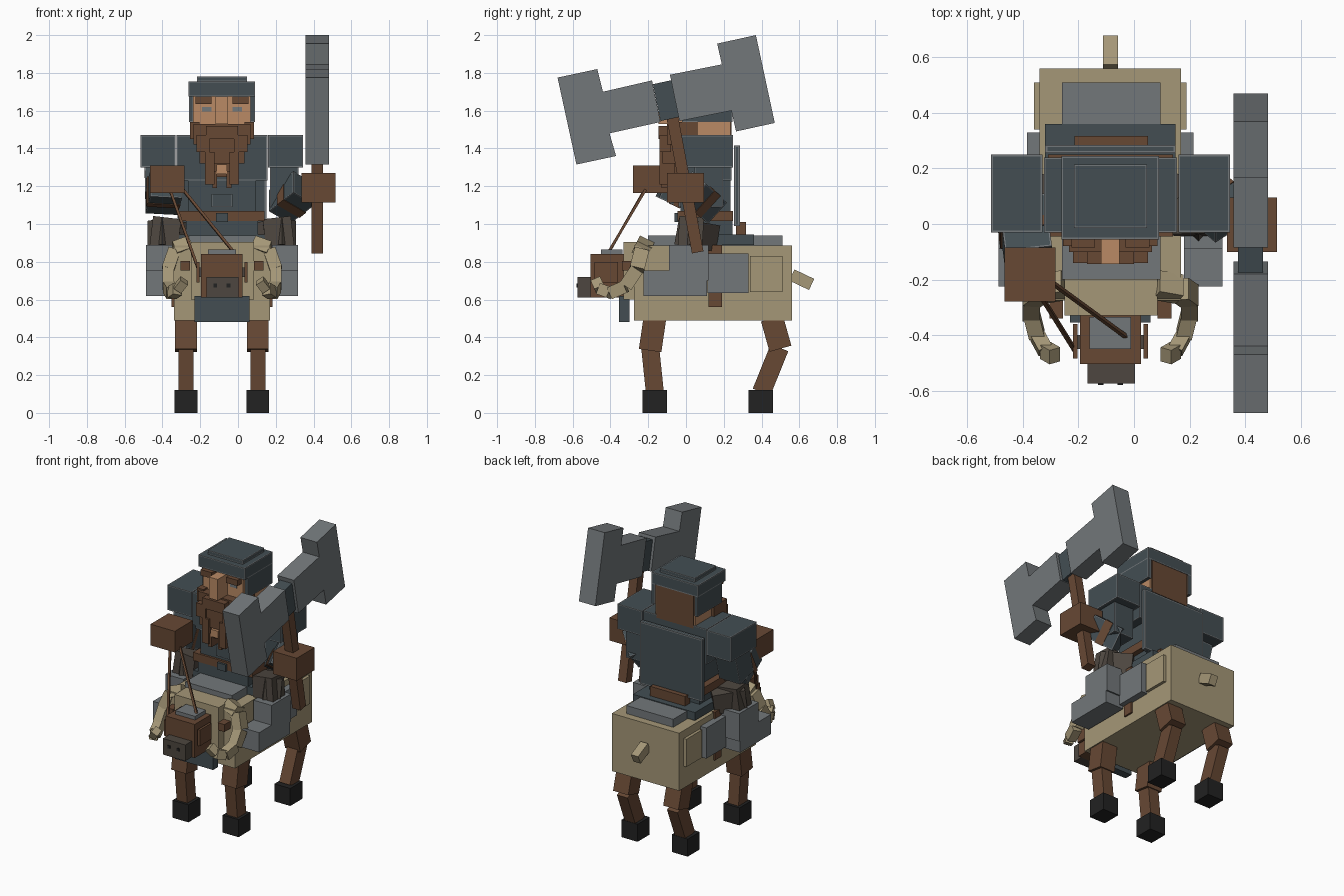
import bpy, bmesh
from mathutils import Vector, Matrix

if "Cube" in bpy.data.objects:
    bpy.data.objects.remove(bpy.data.objects["Cube"])

CX = -0.085  # mirror plane of mount and rider


def material(name, r, g, b):
    m = bpy.data.materials.new(name)
    m.diffuse_color = (r, g, b, 1)
    m.use_nodes = True
    m.node_tree.nodes["Principled BSDF"].inputs["Base Color"].default_value = m.diffuse_color
    return m


TAN = material("tan hide", .375, .31, .185)
BROWN = material("brown leather", .135, .065, .034)
SLATE = material("slate steel", .056, .076, .086)
GREY = material("grey steel", .17, .186, .195)
BLACK = material("hoof black", .016, .016, .016)
SKIN = material("skin", .49, .255, .13)
DUSK = material("dusky brown", .075, .062, .05)


def finish(name, bm, mats):
    bmesh.ops.recalc_face_normals(bm, faces=bm.faces)
    me = bpy.data.meshes.new(name)
    bm.to_mesh(me)
    bm.free()
    for m in mats:
        me.materials.append(m)
    ob = bpy.data.objects.new(name, me)
    bpy.context.collection.objects.link(ob)
    return ob


def cube(name, mat, matrix, trim=0):
    """Cube under a transform; trim gives every face a steel border."""
    bm = bmesh.new()
    bmesh.ops.create_cube(bm, size=1, matrix=matrix)
    if trim:
        ring = bmesh.ops.inset_individual(bm, faces=bm.faces[:], thickness=trim)
        for f in ring["faces"]:
            f.material_index = 1
    return finish(name, bm, [mat, GREY])


def box(name, mat, x, y, z, both=False, trim=0):
    """Box from (min, max) ranges, optionally repeated across the mirror plane."""
    sides = [x, (2 * CX - x[1], 2 * CX - x[0])] if both else [x]
    for i, xs in enumerate(sides):
        r = (xs, y, z)
        mid = Vector([(a + b) / 2 for a, b in r])
        size = [b - a for a, b in r]
        cube(name + ("_left" if i else ""), mat,
             Matrix.Translation(mid) @ Matrix.Diagonal((*size, 1)), trim)


def bar(name, mat, a, b, w, d, both=False, trim=0):
    """Rectangular bar between two points, width w across x and depth d."""
    for i in range(2 if both else 1):
        p, q = Vector(a), Vector(b)
        if i:
            p.x, q.x = 2 * CX - p.x, 2 * CX - q.x
        zax = (q - p).normalized()
        xax = Vector((1, 0, 0)) - zax * zax.x
        xax.normalize()
        yax = zax.cross(xax)
        rot = Matrix((xax, yax, zax)).transposed().to_4x4()
        cube(name + ("_left" if i else ""), mat, Matrix.Translation((p + q) / 2) @ rot
             @ Matrix.Diagonal((w, d, (q - p).length, 1)), trim)


def plate(name, mat, pts, x0, x1):
    """Side outline in (y, z) extruded along x."""
    bm = bmesh.new()
    f = bm.faces.new([bm.verts.new((x0, y, z)) for y, z in pts])
    ext = bmesh.ops.extrude_face_region(bm, geom=[f])
    bmesh.ops.translate(bm, vec=(x1 - x0, 0, 0),
                        verts=[v for v in ext["geom"] if isinstance(v, bmesh.types.BMVert)])
    finish(name, bm, [mat])


# Mount body, chest, rump and tail
box("mount_body", TAN, (-.34, .17), (-.275, .56), (.49, .885))
box("mount_chest", TAN, (-.25, .085), (-.33, -.18), (.60, .905))
box("rump_panel", TAN, (.165, .19), (.34, .51), (.64, .83), True)
box("chest_plate", SLATE, (-.23, .06), (-.355, -.30), (.48, .62))
bar("tail", TAN, (CX, .56, .73), (CX, .665, .68), .055, .065)

# Mount legs
bar("front_thigh", BROWN, (.105, -.165, .50), (.105, -.19, .33), .115, .12, True)
bar("front_shin", BROWN, (.105, -.19, .35), (.105, -.165, .11), .08, .095, True)
box("front_hoof", BLACK, (.045, .165), (-.23, -.10), (0, .12), True)
bar("hind_thigh", BROWN, (.105, .455, .50), (.105, .50, .34), .115, .12, True)
bar("hind_shin", BROWN, (.105, .495, .345), (.105, .40, .11), .08, .10, True)
box("hind_hoof", BLACK, (.045, .165), (.33, .46), (0, .12), True)

# Mount head
box("mount_head", BROWN, (-.195, .025), (-.505, -.325), (.61, .84))
box("snout", DUSK, (-.167, .003), (-.575, -.50), (.61, .72))
box("nostril", BLACK, (-.06, -.04), (-.58, -.57), (.665, .685), True)
box("head_plate", GREY, (-.16, -.01), (-.45, -.335), (.84, .865))
box("bridle_cheek", BROWN, (.034, .05), (-.485, -.36), (.69, .80), True)
box("bridle_pin", DUSK, (.02, .036), (-.45, -.40), (.72, .77), True)
box("ear", BROWN, (.085, .135), (-.34, -.27), (.755, .805), True)

# Curled horns, thinning toward the tip
horn = [(.08, -.22, .89), (.165, -.235, .86), (.20, -.26, .76), (.20, -.32, .67),
        (.18, -.40, .635), (.15, -.455, .655), (.115, -.475, .70)]
for i in range(len(horn) - 1):
    w = .085 - .006 * i
    bar("horn_%d" % i, TAN, horn[i], horn[i + 1], w * .85, w, True)

# Saddle
box("saddle_pad", GREY, (-.26, .095), (-.20, .51), (.885, .94))
box("saddle_seat", SLATE, (-.32, .15), (-.04, .36), (.89, .945))
box("saddle_back", BROWN, (-.215, .05), (.265, .317), (.93, 1.01))
box("girth", BROWN, (.16, .182), (.12, .19), (.56, .89), True)
box("saddle_bag", GREY, (.165, .215), (.115, .33), (.635, .845), True)

# Rider legs
bar("thigh", DUSK, (.12, .13, .93), (.27, -.01, .955), .11, .14, True)
bar("knee", DUSK, (.225, .02, .86), (.205, .03, 1.03), .15, .13, True)
box("shin_armour", GREY, (.18, .318), (-.09, .12), (.70, .89), True)
box("boot", GREY, (.18, .318), (-.225, .11), (.62, .755), True)

# Rider torso
box("chest_armour", SLATE, (-.325, .155), (-.03, .24), (1.23, 1.47), trim=.008)
box("waist_armour", SLATE, (-.265, .095), (-.03, .235), (.94, 1.24))
box("armour_skirt", SLATE, (-.275, .105), (-.04, .245), (.94, 1.02))
box("belt", BROWN, (-.31, .14), (-.045, .25), (1.015, 1.07))
box("belt_buckle", SLATE, (-.117, -.053), (-.06, -.04), (1.01, 1.057))
box("chest_tab", SLATE, (-.14, -.03), (-.04, -.03), (1.09, 1.16), trim=.006)
box("shoulder_guard", SLATE, (.16, .345), (-.03, .25), (1.30, 1.47), True, .009)

# Shield on the back
box("shield_board", SLATE, (-.32, .15), (.255, .285), (.99, 1.415), trim=.012)

# Rider arms and fists
bar("right_upper_arm", SLATE, (.245, .12, 1.32), (.245, .12, 1.09), .15, .15, trim=.008)
bar("right_forearm", SLATE, (.22, .13, 1.09), (.35, .02, 1.19), .15, .15, trim=.008)
bar("right_cuff", BROWN, (.265, .092, 1.125), (.30, .062, 1.152), .158, .158)
box("right_fist", BROWN, (.335, .515), (-.10, .095), (1.115, 1.27))
bar("left_upper_arm", SLATE, (-.415, .10, 1.32), (-.41, .04, 1.11), .16, .15, trim=.008)
bar("left_forearm", SLATE, (-.405, .07, 1.12), (-.38, -.12, 1.21), .17, .15, trim=.008)
bar("left_cuff", BROWN, (-.398, -.01, 1.158), (-.393, -.045, 1.175), .178, .158)
box("left_fist", BROWN, (-.467, -.283), (-.28, -.085), (1.165, 1.31))

# Reins from the left fist to the bridle
bar("rein_outer", BROWN, (-.36, -.22, 1.18), (-.21, -.46, .76), .014, .014)
bar("rein_inner", BROWN, (-.29, -.215, 1.18), (-.03, -.405, .86), .014, .014)

# Rider head and helmet
box("head", SKIN, (-.237, .067), (-.04, .235), (1.45, 1.69))
box("hair_back", BROWN, (-.225, .055), (.20, .242), (1.45, 1.68))
box("helmet", SLATE, (-.262, .09), (-.055, .245), (1.675, 1.755), trim=.009)
box("helmet_crown", SLATE, (-.217, .047), (-.015, .215), (1.755, 1.782), trim=.008)
box("helmet_cheek", SLATE, (.065, .09), (-.02, .245), (1.54, 1.68), True, .007)
box("brow", BROWN, (-.03, .055), (-.085, -.035), (1.635, 1.675), True)
box("nose", SKIN, (-.118, -.052), (-.145, -.03), (1.53, 1.675))
box("eye", GREY, (-.03, .02), (-.045, -.038), (1.595, 1.62), True)

# Stepped beard and moustache
box("sideburn", BROWN, (.035, .085), (-.08, .06), (1.45, 1.54), True)
box("beard_upper", BROWN, (-.235, .065), (-.10, -.02), (1.42, 1.53))
box("beard_middle", BROWN, (-.205, .035), (-.125, -.02), (1.32, 1.45))
box("beard_lower", BROWN, (-.165, -.005), (-.115, -.025), (1.25, 1.35))
box("moustache", BROWN, (-.085, .0), (-.145, -.08), (1.45, 1.52), True)
box("moustache_tip", BROWN, (-.02, .05), (-.14, -.08), (1.38, 1.47), True)
box("beard_braid", BROWN, (-.045, .005), (-.14, -.06), (1.21, 1.38), True)
box("beard_point", BROWN, (-.06, -.035), (-.13, -.05), (1.19, 1.28), True)
box("beard_clasp", SKIN, (-.113, -.057), (-.135, -.07), (1.265, 1.315))

# War hammer: handle, dark hub and two flared blades
bar("hammer_handle", BROWN, (.42, .062, .85), (.42, -.09, 1.66), .062, .062)
plate("hammer_hub", SLATE, [(-.175, 1.74), (-.06, 1.765), (-.02, 1.57), (-.135, 1.545)],
      .375, .465)
plate("hammer_front_blade", GREY,
      [(-.68, 1.775), (-.47, 1.82), (-.44, 1.70), (-.18, 1.76),
       (-.135, 1.54), (-.405, 1.48), (-.37, 1.36), (-.58, 1.315)], .358, .483)
plate("hammer_back_blade", GREY,
      [(-.085, 1.79), (.19, 1.845), (.165, 1.955), (.37, 2.0),
       (.47, 1.535), (.265, 1.49), (.24, 1.60), (-.035, 1.545)], .358, .483)
